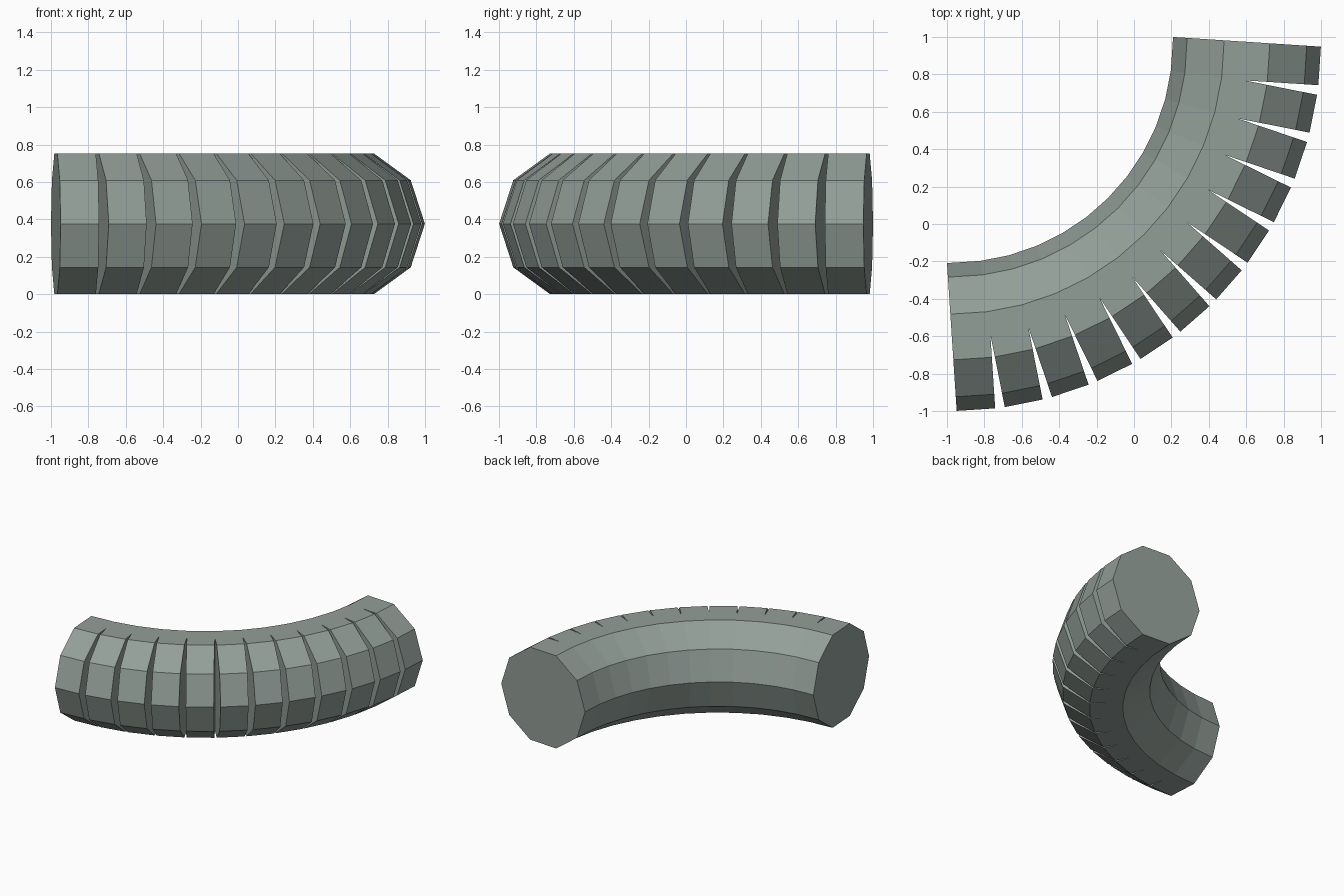
import bpy, bmesh
from math import sin, cos, tan, radians

if "Cube" in bpy.data.objects:
    bpy.data.objects.remove(bpy.data.objects["Cube"])

SEGMENTS = 12
RADIUS = 0.396
BEND = radians(7.5)
STEP = 1.578 / sum(cos(BEND * (k + 0.5)) for k in range(SEGMENTS))
H = RADIUS * sin(radians(72))

# Decagon section as (outward offset, height), split at the hinge line
arc = lambda degs: [(RADIUS * cos(radians(d)), RADIUS * sin(radians(d))) for d in degs]
outer = [(0, -H)] + arc(range(-72, 73, 36)) + [(0, H)]
section = outer + arc(range(108, 253, 36))
N = len(section)

bm = bmesh.new()


def ring(origin, heading, mitre):
    """Section at origin; the inner half slides along the axis to meet its neighbour."""
    verts = []
    for v, z in section:
        slide = mitre * min(v, 0) * tan(BEND / 2)
        verts.append(bm.verts.new((
            origin[0] + slide * cos(heading) + v * sin(heading),
            origin[1] + slide * sin(heading) - v * cos(heading),
            z + H)))
    return verts


# Straight slabs hinged on the centre line: slits open outside, mitred inside
x, y = -0.974, -0.604
for k in range(SEGMENTS):
    first, last = k == 0, k == SEGMENTS - 1
    heading = BEND * (k + 0.5)
    a = ring((x, y), heading, 0 if first else -1)
    x += STEP * cos(heading)
    y += STEP * sin(heading)
    b = ring((x, y), heading, 0 if last else 1)
    for i in range(N):
        j = (i + 1) % N
        bm.faces.new((a[i], a[j], b[j], b[i]))
    # End caps are whole; slit walls cover the outer half only
    bm.faces.new(a if first else a[:len(outer)])
    bm.faces.new(b if last else b[:len(outer)])

bmesh.ops.remove_doubles(bm, verts=bm.verts, dist=0.0005)
bmesh.ops.recalc_face_normals(bm, faces=bm.faces)
mesh = bpy.data.meshes.new("slit_bent_tube")
bm.to_mesh(mesh)
bm.free()
tube = bpy.data.objects.new("slit_bent_tube", mesh)
bpy.context.collection.objects.link(tube)

# Dark grey-green finish
mat = bpy.data.materials.new("grey_green")
mat.diffuse_color = (0.29, 0.345, 0.315, 1)
mat.use_nodes = True
mat.node_tree.nodes["Principled BSDF"].inputs["Base Color"].default_value = mat.diffuse_color
mesh.materials.append(mat)
